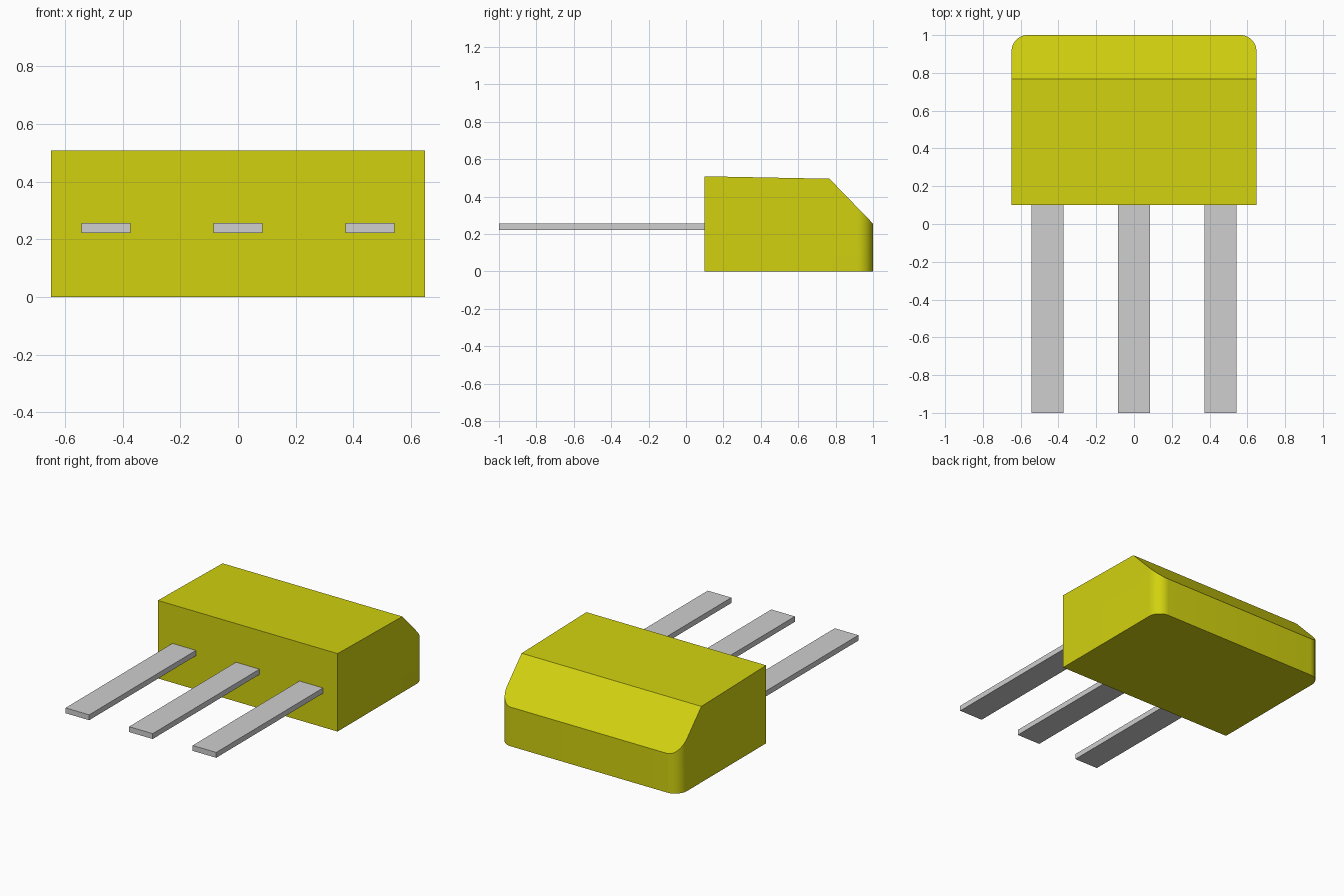
import bpy, bmesh, math
from mathutils import Vector

cube = bpy.data.objects.get("Cube")
if cube:
    bpy.data.objects.remove(cube, do_unlink=True)


def make_material(name, color):
    mat = bpy.data.materials.new(name)
    mat.use_nodes = True
    mat.diffuse_color = color
    mat.node_tree.nodes["Principled BSDF"].inputs["Base Color"].default_value = color
    return mat


def finish(name, bm, mat):
    bmesh.ops.recalc_face_normals(bm, faces=bm.faces)
    mesh = bpy.data.meshes.new(name)
    bm.to_mesh(mesh)
    bm.free()
    mesh.materials.append(mat)
    obj = bpy.data.objects.new(name, mesh)
    bpy.context.collection.objects.link(obj)
    return obj


def box(name, lo, hi, mat):
    lo, hi = Vector(lo), Vector(hi)
    bm = bmesh.new()
    bmesh.ops.create_cube(bm, size=1)
    bmesh.ops.scale(bm, vec=hi - lo, verts=bm.verts)
    bmesh.ops.translate(bm, vec=(lo + hi) / 2, verts=bm.verts)
    return finish(name, bm, mat)


def slice_off(bm, point, normal):
    """Cut away everything on the normal side and cap the opening."""
    cut = bmesh.ops.bisect_plane(bm, geom=bm.verts[:] + bm.edges[:] + bm.faces[:],
                                 plane_co=point, plane_no=normal, clear_outer=True)
    edges = [e for e in cut["geom_cut"] if isinstance(e, bmesh.types.BMEdge)]
    bmesh.ops.holes_fill(bm, edges=edges, sides=0)


yellow = make_material("yellow plastic", (0.64, 0.64, 0.005, 1))
grey = make_material("grey metal", (0.62, 0.62, 0.62, 1))

# Body: outline with two rounded rear corners, extruded upwards
HALF, FRONT, BACK, R, STEPS = 0.648, 0.10, 1.0, 0.085, 12
outline = [(-HALF, FRONT), (HALF, FRONT)]
for side, start in ((1, 0), (-1, 90)):
    for i in range(STEPS + 1):
        a = math.radians(start + 90 * i / STEPS)
        outline.append((side * (HALF - R) + R * math.cos(a), BACK - R + R * math.sin(a)))

bm = bmesh.new()
base = bm.faces.new([bm.verts.new((x, y, 0)) for x, y in outline])
top = bmesh.ops.extrude_face_region(bm, geom=[base])["geom"]
bmesh.ops.translate(bm, vec=(0, 0, 0.6), verts=[v for v in top if isinstance(v, bmesh.types.BMVert)])

# Slightly sloping top, then the steep rear bevel
slice_off(bm, (0, FRONT, 0.508), (0, 0.013, 0.665))
slice_off(bm, (0, BACK, 0.255), (0, 0.24, 0.233))
body = finish("body", bm, yellow)

bpy.ops.object.select_all(action="DESELECT")
body.select_set(True)
bpy.context.view_layer.objects.active = body
bpy.ops.object.shade_smooth_by_angle(angle=math.radians(30))

# Three flat leads
for name, x in (("right_lead", -0.458), ("middle_lead", 0), ("left_lead", 0.458)):
    box(name, (x - 0.085, -1.0, 0.221), (x + 0.085, FRONT + 0.02, 0.256), grey)
